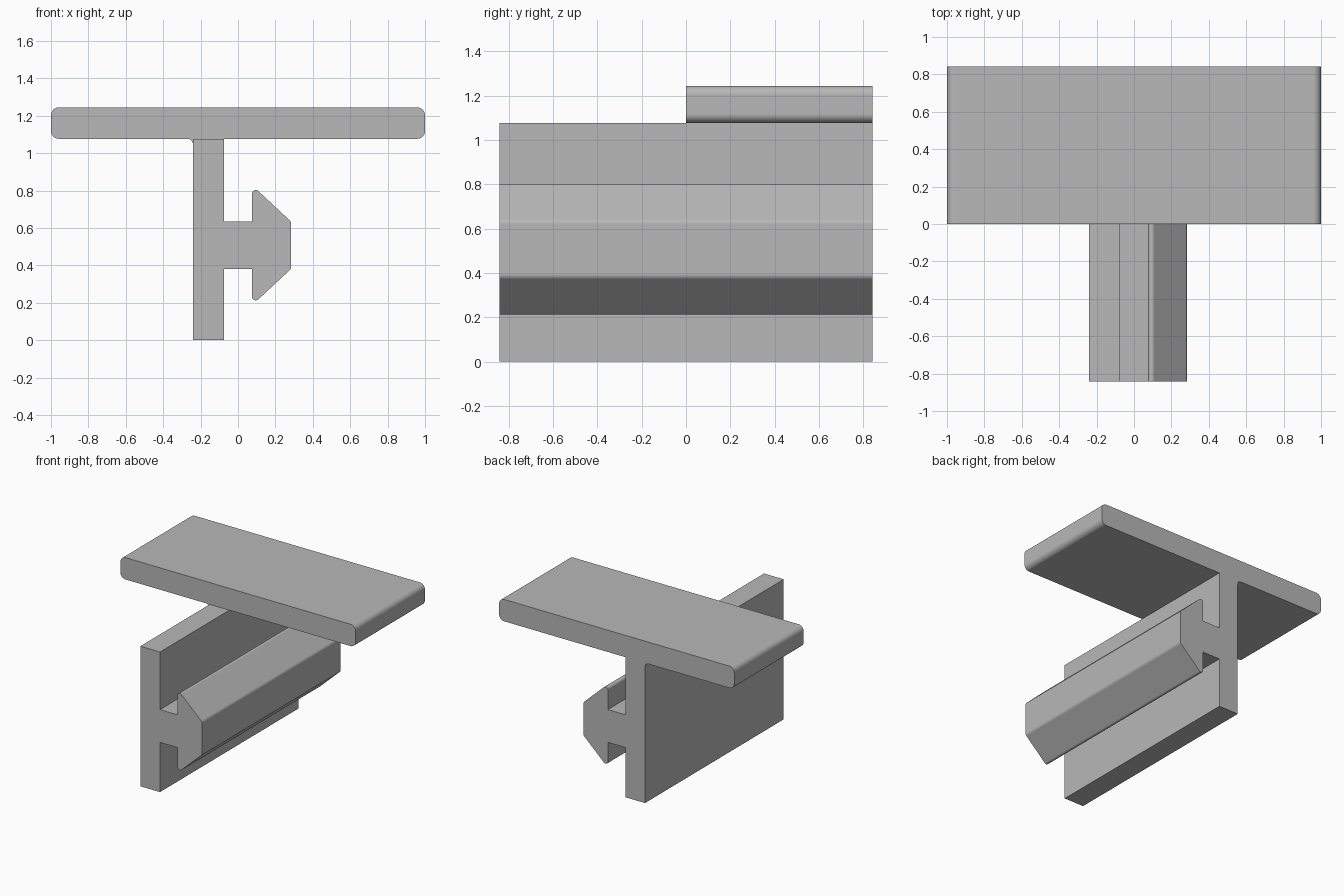
import bpy
import bmesh
import math
from mathutils import Vector

cube = bpy.data.objects.get("Cube")
if cube:
    bpy.data.objects.remove(cube, do_unlink=True)

# Single plain grey material
grey = bpy.data.materials.new("plain_grey")
grey.use_nodes = True
grey.diffuse_color = (0.48, 0.48, 0.48, 1)
grey.node_tree.nodes["Principled BSDF"].inputs["Base Color"].default_value = grey.diffuse_color


def round_corner(prev, corner, nxt, radius, steps=8):
    """Points of an arc tangent to both sides of a corner."""
    if radius == 0:
        return [corner]
    a, b = (prev - corner).normalized(), (nxt - corner).normalized()
    half = a.angle(b) / 2
    centre = corner + (a + b).normalized() * radius / math.sin(half)
    reach = radius / math.tan(half)
    start, end = corner + a * reach - centre, corner + b * reach - centre
    return [centre + start.normalized().slerp(end.normalized(), i / steps) * radius
            for i in range(steps + 1)]


def extrude_profile(name, corners, y_front, y_back):
    """Extrude an x-z outline of (x, z, corner radius) along y."""
    pts = [Vector(c[:2]) for c in corners]
    outline = []
    for i, (x, z, radius) in enumerate(corners):
        outline += round_corner(pts[i - 1], pts[i], pts[(i + 1) % len(pts)], radius)
    bm = bmesh.new()
    face = bm.faces.new([bm.verts.new((p.x, y_front, p.y)) for p in outline])
    result = bmesh.ops.extrude_face_region(bm, geom=[face], use_keep_orig=True)
    moved = [v for v in result["geom"] if isinstance(v, bmesh.types.BMVert)]
    bmesh.ops.translate(bm, verts=moved, vec=(0, y_back - y_front, 0))
    bmesh.ops.recalc_face_normals(bm, faces=bm.faces)
    mesh = bpy.data.meshes.new(name)
    bm.to_mesh(mesh)
    bm.free()
    mesh.materials.append(grey)
    obj = bpy.data.objects.new(name, mesh)
    bpy.context.collection.objects.link(obj)
    bpy.ops.object.select_all(action="DESELECT")
    obj.select_set(True)
    bpy.context.view_layer.objects.active = obj
    bpy.ops.object.shade_smooth_by_angle(angle=math.radians(30))
    normals = obj.modifiers.new("flat_face_normals", "WEIGHTED_NORMAL")
    normals.keep_sharp = True
    return obj


DEPTH = 0.842
WALL_L, WALL_R = -0.241, -0.074
TOP, SHELF = 1.245, 1.077
MID = 0.508

# Upright wall with its arrow-shaped side rail, mirrored about the rail's middle
rail_half = [(WALL_R, 0.126, 0), (0.075, 0.126, 0), (0.075, 0.321, 0.02), (0.284, 0.126, 0.03)]
rail = [(x, MID - h, r) for x, h, r in rail_half]
rail += [(x, MID + h, r) for x, h, r in reversed(rail_half)]
wall = [(WALL_L, 0, 0), (WALL_R, 0, 0)] + rail + [(WALL_R, SHELF, 0), (WALL_L, SHELF, 0)]
extrude_profile("upright_wall_and_rail", wall, -DEPTH, DEPTH)

# Top plate over the rear half, with a small fillet against the wall
plate = [(-1, SHELF, 0.042), (-1, TOP, 0.042), (1, TOP, 0.042), (1, SHELF, 0.042),
         (WALL_L, SHELF, 0), (WALL_L, SHELF - 0.031, 0), (WALL_L, SHELF, 0.03)]
extrude_profile("top_plate", plate, 0, DEPTH)
